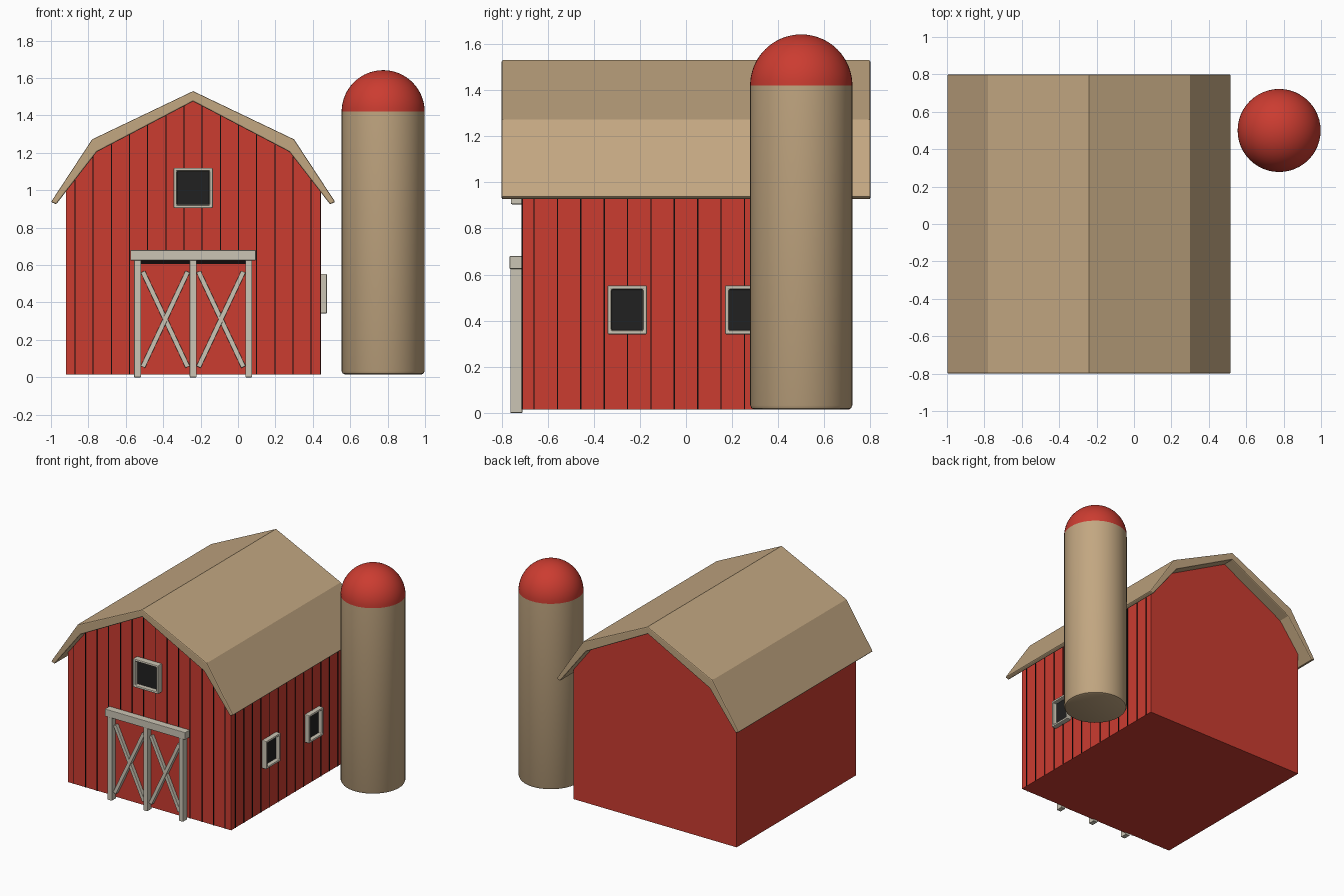
import bpy, bmesh
from math import sin, cos, pi, atan2, hypot, radians
from mathutils import Matrix, Vector

cube = bpy.data.objects.get("Cube")
if cube:
    bpy.data.objects.remove(cube, do_unlink=True)


def material(name, rgb):
    m = bpy.data.materials.new(name)
    m.use_nodes = True
    m.diffuse_color = (*rgb, 1)
    m.node_tree.nodes["Principled BSDF"].inputs["Base Color"].default_value = (*rgb, 1)
    return m


RED = material("barn red", (0.60, 0.045, 0.03))
TAN = material("roof tan", (0.54, 0.385, 0.22))
TRIM = material("trim off white", (0.60, 0.56, 0.46))
GLASS = material("window dark", (0.015, 0.015, 0.015))
SEAM = material("seam black", (0.006, 0.003, 0.003))

CX = -0.24             # barn centre line
HALF, DEPTH = 0.68, 0.71
BASE = 0.015


def finish(name, bm, mats, bevel=0, smooth=False):
    bmesh.ops.recalc_face_normals(bm, faces=bm.faces)
    mesh = bpy.data.meshes.new(name)
    bm.to_mesh(mesh)
    bm.free()
    obj = bpy.data.objects.new(name, mesh)
    bpy.context.collection.objects.link(obj)
    for m in mats:
        mesh.materials.append(m)
    if bevel:
        mod = obj.modifiers.new("soft_edges", 'BEVEL')
        mod.width = bevel
        mod.segments = 2
        mod.angle_limit = radians(60)
    if smooth:
        bpy.ops.object.select_all(action='DESELECT')
        obj.select_set(True)
        bpy.context.view_layer.objects.active = obj
        bpy.ops.object.shade_smooth_by_angle(angle=radians(30))
    return obj


def add_box(bm, lo, hi, turn=0):
    lo, hi = Vector(lo), Vector(hi)
    mat = (Matrix.Translation((lo + hi) / 2) @ Matrix.Rotation(turn, 4, 'Y')
           @ Matrix.Diagonal((*(hi - lo), 1)))
    bmesh.ops.create_cube(bm, size=1, matrix=mat)


def box(name, lo, hi, mat, bevel=0, turn=0):
    bm = bmesh.new()
    add_box(bm, lo, hi, turn)
    return finish(name, bm, [mat], bevel)


def prism(name, profile, y, mat, bevel=0):
    bm = bmesh.new()
    face = bm.faces.new([bm.verts.new((CX + x, -y, z)) for x, z in profile])
    ext = bmesh.ops.extrude_face_region(bm, geom=[face])
    bmesh.ops.translate(bm, vec=(0, 2 * y, 0),
                        verts=[v for v in ext["geom"] if isinstance(v, bmesh.types.BMVert)])
    return finish(name, bm, [mat], bevel)


def mirrored(half):
    """Complete a half profile that starts on the centre line."""
    return [(-x, z) for x, z in reversed(half[1:])] + half


# Underside of the gambrel roof
under = [(0, 1.475), (0.515, 1.205), (0.732, 0.925)]
outer = [(0, 1.53), (0.54, 1.272), (0.76, 0.937)]


def ceiling(x):
    (x0, z0), (x1, z1) = under[:2] if abs(x) < under[1][0] else under[1:]
    return z0 + (z1 - z0) * (abs(x) - x0) / (x1 - x0)


# Barn body and roof
walls = mirrored(under[:2] + [(HALF, ceiling(HALF)), (HALF, BASE)])
prism("barn_body", walls, DEPTH, RED)
prism("barn_roof", mirrored(outer) + mirrored(under)[::-1], 0.8, TAN, 0.007)

# Plank seams on the front and the silo side
front, side = bmesh.new(), bmesh.new()
T, W, COUNT = 0.004, 0.0025, 14
for i in range(COUNT):
    k = (2 * i + 1 - COUNT) / (2 * COUNT)
    x, y = k * 2 * HALF, k * 2 * DEPTH
    add_box(front, (CX + x - W, -DEPTH - T, BASE), (CX + x + W, -DEPTH, ceiling(x)))
    add_box(side, (CX + HALF, y - W, BASE), (CX + HALF + T, y + W, ceiling(HALF)))
finish("front_plank_seams", front, [SEAM])
finish("side_plank_seams", side, [SEAM])

# Door leaves with a dark gap under the track
box("door_panel", (-0.535, -DEPTH - 0.007, BASE), (0.055, -DEPTH, 0.605), RED)
box("door_gap", (-0.535, -DEPTH - 0.006, 0.605), (0.055, -DEPTH, 0.635), SEAM)

# Door trim
FRONT = -0.762
box("door_header", (CX - 0.335, FRONT - 0.003, 0.625), (CX + 0.335, -DEPTH, 0.68), TRIM, 0.003)
for label, dx in (("left", 0.297), ("middle", 0), ("right", -0.297)):
    box("door_post_" + label, (CX + dx - 0.018, FRONT, 0),
        (CX + dx + 0.018, -DEPTH, 0.63), TRIM, 0.003)

# Crossed braces on each leaf
DX, DZ = 0.24, 0.51
LENGTH = hypot(DX, DZ)
for label, s in (("left", 1), ("right", -1)):
    for kind, d in (("rising", 1), ("falling", -1)):
        cx, cz = CX + s * 0.149, 0.31
        box(f"{label}_brace_{kind}", (cx - 0.013, -0.745 - d * 0.002, cz - LENGTH / 2),
            (cx + 0.013, -DEPTH, cz + LENGTH / 2), TRIM, 0.003, d * atan2(DX, DZ))


def window(name, place, w, h, turn=0):
    """Framed window with a recessed pane, facing -y before turning."""
    bm = bmesh.new()
    add_box(bm, (-w / 2, -0.05, -h / 2), (w / 2, 0, h / 2))
    bm.normal_update()
    pane = min(bm.faces, key=lambda f: f.calc_center_median().y)
    bmesh.ops.inset_region(bm, faces=[pane], thickness=0.024)
    ext = bmesh.ops.extrude_face_region(bm, geom=[pane])
    bmesh.ops.delete(bm, geom=[pane], context='FACES_ONLY')
    verts = [g for g in ext["geom"] if isinstance(g, bmesh.types.BMVert)]
    bmesh.ops.translate(bm, verts=verts, vec=(0, 0.03, 0))
    for g in ext["geom"]:
        if isinstance(g, bmesh.types.BMFace):
            g.material_index = 1
    bm.transform(Matrix.Translation(place) @ Matrix.Rotation(turn, 4, 'Z'))
    finish(name, bm, [TRIM, GLASS], 0.006)


window("gable_window", (CX, -DEPTH, 1.012), 0.21, 0.215)
for label, y in (("front", -0.255), ("back", 0.255)):
    window(f"side_window_{label}", (CX + HALF - 0.014, y, 0.447), 0.172, 0.212, pi / 2)


# Silo and dome, turned from profiles
def lathe(name, profile, mat):
    bm = bmesh.new()
    verts = [bm.verts.new((r, 0, z)) for r, z in profile]
    edges = [bm.edges.new(pair) for pair in zip(verts, verts[1:])]
    bmesh.ops.spin(bm, geom=verts + edges, axis=(0, 0, 1), cent=(0, 0, 0),
                   angle=2 * pi, steps=48)
    bmesh.ops.remove_doubles(bm, verts=bm.verts, dist=0.0005)
    bm.transform(Matrix.Translation((0.776, 0.5, 0)))
    finish(name, bm, [mat], smooth=True)


R, TOP = 0.222, 1.42
lathe("silo_tower", [(0, BASE), (R - 0.018, BASE), (R - 0.006, BASE + 0.005),
                     (R, BASE + 0.018), (R, TOP), (0, TOP)], TAN)
lathe("silo_dome", [(R * cos(a * pi / 32), TOP + R * sin(a * pi / 32)) for a in range(17)], RED)
